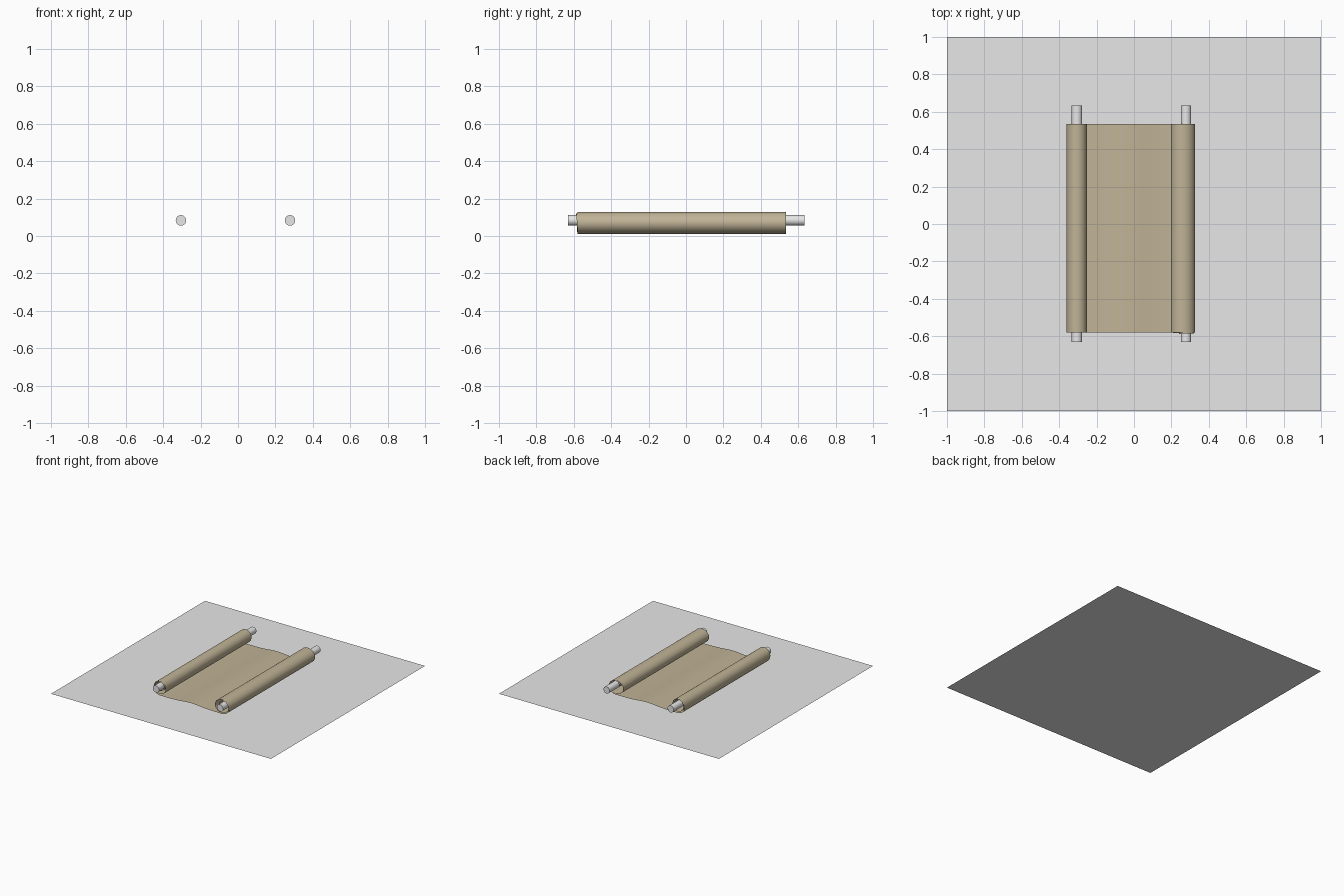
import bpy, bmesh, math

if "Cube" in bpy.data.objects:
    bpy.data.objects.remove(bpy.data.objects["Cube"])


def material(name, rgb):
    m = bpy.data.materials.new(name)
    m.diffuse_color = (*rgb, 1)
    m.use_nodes = True
    m.node_tree.nodes["Principled BSDF"].inputs["Base Color"].default_value = m.diffuse_color
    return m


GREY = material("light grey", (0.8, 0.8, 0.8))
PARCHMENT = material("parchment", (0.53, 0.455, 0.31))
Y0, Y1 = -0.58, 0.535


def finish(bm, name, mat):
    me = bpy.data.meshes.new(name)
    bm.to_mesh(me)
    bm.free()
    me.materials.append(mat)
    ob = bpy.data.objects.new(name, me)
    bpy.context.collection.objects.link(ob)
    bpy.ops.object.select_all(action='DESELECT')
    ob.select_set(True)
    bpy.context.view_layer.objects.active = ob
    bpy.ops.object.shade_smooth_by_angle(angle=math.radians(40))
    return ob


def roll(side, turns, start, end, r_start, r_end, power, steps=80):
    """Spiral from the bottom of the roll, outward and round to the rod."""
    pts = []
    for i in range(steps + 1):
        t = i / steps
        k = t ** power
        a = -math.pi / 2 + side * t * turns * 2 * math.pi
        cx, cz = (s + (e - s) * k for s, e in zip(start, end))
        rx, rz = (s + (e - s) * k for s, e in zip(r_start, r_end))
        pts.append((cx + rx * math.cos(a), cz + rz * math.sin(a), k))
    return pts


# Square sheet the scroll lies on
bm = bmesh.new()
bmesh.ops.create_grid(bm, x_segments=1, y_segments=1, size=1)
finish(bm, "base_sheet", GREY)

# Two wooden rods
for name, x in (("left_rod", -0.305), ("right_rod", 0.278)):
    bpy.ops.mesh.primitive_cylinder_add(vertices=32, radius=0.028, depth=1.265,
                                        location=(x, 0.002, 0.084),
                                        rotation=(math.pi / 2, 0, 0))
    rod = bpy.context.object
    rod.name = name
    rod.data.materials.append(GREY)
    bpy.ops.object.shade_smooth_by_angle(angle=math.radians(40))

# Parchment: left roll, gently humped middle, right roll
left = roll(-1, 2.0, (-0.304, 0.072), (-0.305, 0.084),
            (0.057, 0.059), (0.034, 0.034), 1.6)
right = roll(1, 1.75, (0.259, 0.071), (0.278, 0.084),
             (0.068, 0.059), (0.036, 0.036), 2.5)
xa, xb, n = left[0][0], right[0][0], 40
middle = []
for i in range(1, n):
    x = xa + (xb - xa) * i / n
    hump = 0.012 * math.exp(-((x + 0.02) / 0.11) ** 2)
    middle.append((x, 0.0125 + hump, 0))
profile = [(x, z, 0) for x, z, k in reversed(left)] + middle + right

bm = bmesh.new()
rows = []
for x, z, k in profile:
    slip = -0.009 * k          # inner turns of the right roll poke out slightly
    rows.append((bm.verts.new((x, Y0 + slip, z)), bm.verts.new((x, Y1 + slip, z))))
for a, b in zip(rows, rows[1:]):
    bm.faces.new((a[0], b[0], b[1], a[1]))
finish(bm, "parchment_scroll", PARCHMENT)
